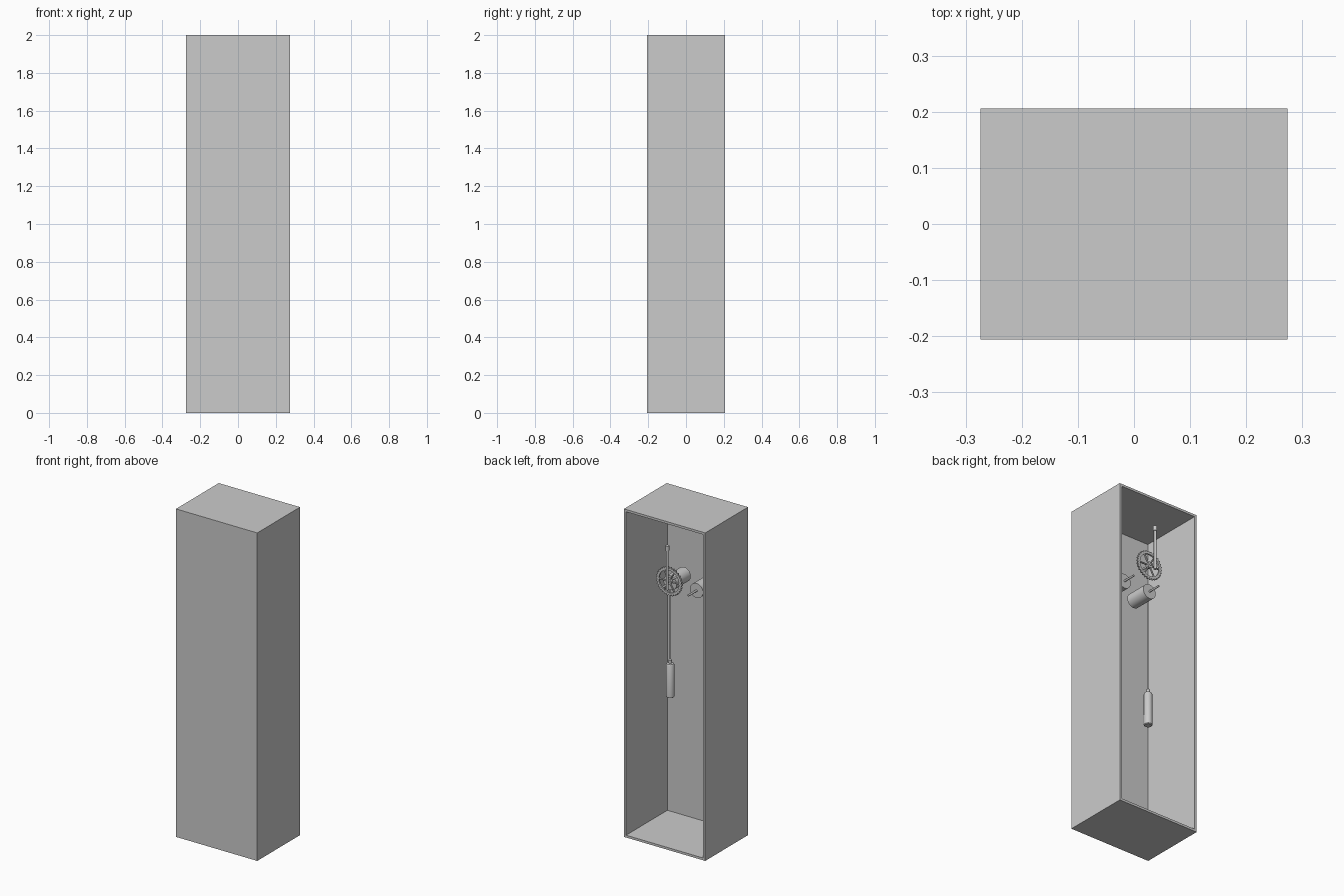
import bpy, bmesh, math
from mathutils import Vector

if "Cube" in bpy.data.objects:
    bpy.data.objects.remove(bpy.data.objects["Cube"])

W, D, H, T = 0.274, 0.206, 2.0, 0.014   # half width, half depth, height, panel thickness


def box(name, x0, x1, y0, y1, z0, z1):
    bpy.ops.mesh.primitive_cube_add(size=1, location=((x0+x1)/2, (y0+y1)/2, (z0+z1)/2))
    ob = bpy.context.object
    ob.name = name
    ob.scale = (x1-x0, y1-y0, z1-z0)
    bpy.ops.object.transform_apply(location=False, rotation=False, scale=True)
    return ob


def rod(name, a, b, r, sides=32):
    a, b = Vector(a), Vector(b)
    bpy.ops.mesh.primitive_cylinder_add(radius=r, depth=(b-a).length, vertices=sides, location=(a+b)/2)
    ob = bpy.context.object
    ob.name = name
    ob.rotation_euler = (b-a).to_track_quat('Z', 'Y').to_euler()
    bpy.ops.object.shade_smooth_by_angle()
    return ob


def lathe(name, profile, loc, sides=32):
    bm = bmesh.new()
    rings = [[bm.verts.new((r*math.cos(2*math.pi*i/sides), r*math.sin(2*math.pi*i/sides), z))
              for i in range(sides)] for r, z in profile]
    for p, q in zip(rings, rings[1:]):
        for i in range(sides):
            j = (i+1) % sides
            bm.faces.new((p[i], p[j], q[j], q[i]))
    bm.faces.new(rings[0][::-1])
    bm.faces.new(rings[-1])
    me = bpy.data.meshes.new(name)
    bm.to_mesh(me)
    bm.free()
    ob = bpy.data.objects.new(name, me)
    ob.location = loc
    bpy.context.collection.objects.link(ob)
    bpy.context.view_layer.objects.active = ob
    bpy.ops.object.select_all(action='DESELECT')
    ob.select_set(True)
    bpy.ops.object.shade_smooth_by_angle()


def toothed_ring(name, c, ro, ri, thick, teeth):
    # flat ring in the xz plane with square teeth
    bm = bmesh.new()
    n = teeth*4
    loops = []
    for i in range(n):
        a = 2*math.pi*i/n
        r = ro if i % 4 < 2 else ro-0.007
        loops.append([bm.verts.new((c[0]+q*math.cos(a), c[1]+y, c[2]+q*math.sin(a)))
                      for q, y in ((r, -thick/2), (r, thick/2), (ri, thick/2), (ri, -thick/2))])
    for p, q in zip(loops, loops[1:]+loops[:1]):
        for k in range(4):
            m = (k+1) % 4
            bm.faces.new((p[k], p[m], q[m], q[k]))
    bmesh.ops.recalc_face_normals(bm, faces=bm.faces)
    me = bpy.data.meshes.new(name)
    bm.to_mesh(me)
    bm.free()
    bpy.context.collection.objects.link(bpy.data.objects.new(name, me))


# cabinet, open at the back
box("bottom_panel", -W, W, -D, D, 0, T)
box("top_panel", -W, W, -D, D, H-T, H)
box("front_panel", -W, W, -D, -D+T, T, H-T)
for side, s in (("left", -1), ("right", 1)):
    xs = sorted((s*W, s*(W-T)))
    box(side+"_panel", xs[0], xs[1], -D+T, D, T, H-T)

# winding drums with shafts, cords and hanging weights
for side, s, wz in (("left", -1, 0.834), ("right", 1, 0.90)):
    x, z, xc, yc = s*0.089, 1.53, s*0.136, -0.042
    rod(side+"_drum", (x, -0.11, z), (x, 0.026, z), 0.044)
    rod(side+"_drum_shaft", (x, -0.13, z), (x, 0.105, z), 0.006, 16)
    rod(side+"_cord", (xc, yc, wz+0.11), (xc, yc, z), 0.003, 8)
    lathe(side+"_weight", [(0.020, -0.103), (0.024, -0.099), (0.024, 0.093), (0.020, 0.101),
                           (0.010, 0.104), (0.010, 0.122), (0.005, 0.128)], (xc, yc, wz))

# spoked escape wheel on its arbor
cx, cy, cz = 0.012, 0.143, 1.605
toothed_ring("escape_wheel", (cx, cy, cz), 0.088, 0.068, 0.010, 30)
rod("wheel_hub", (cx, cy-0.01, cz), (cx, cy+0.01, cz), 0.018)
rod("wheel_arbor", (cx, cy-0.06, cz), (cx, cy+0.025, cz), 0.006, 16)
for i in range(6):
    a = math.pi*i/3
    u = Vector((math.cos(a), 0, math.sin(a)))
    c = Vector((cx, cy, cz))
    rod("wheel_spoke", c+u*0.012, c+u*0.072, 0.005, 8)

# suspension rod behind the wheel
rod("suspension_rod", (0, 0.18, 1.57), (0, 0.18, 1.81), 0.008, 16)
rod("suspension_cap", (0, 0.18, 1.81), (0, 0.18, 1.84), 0.011, 16)
